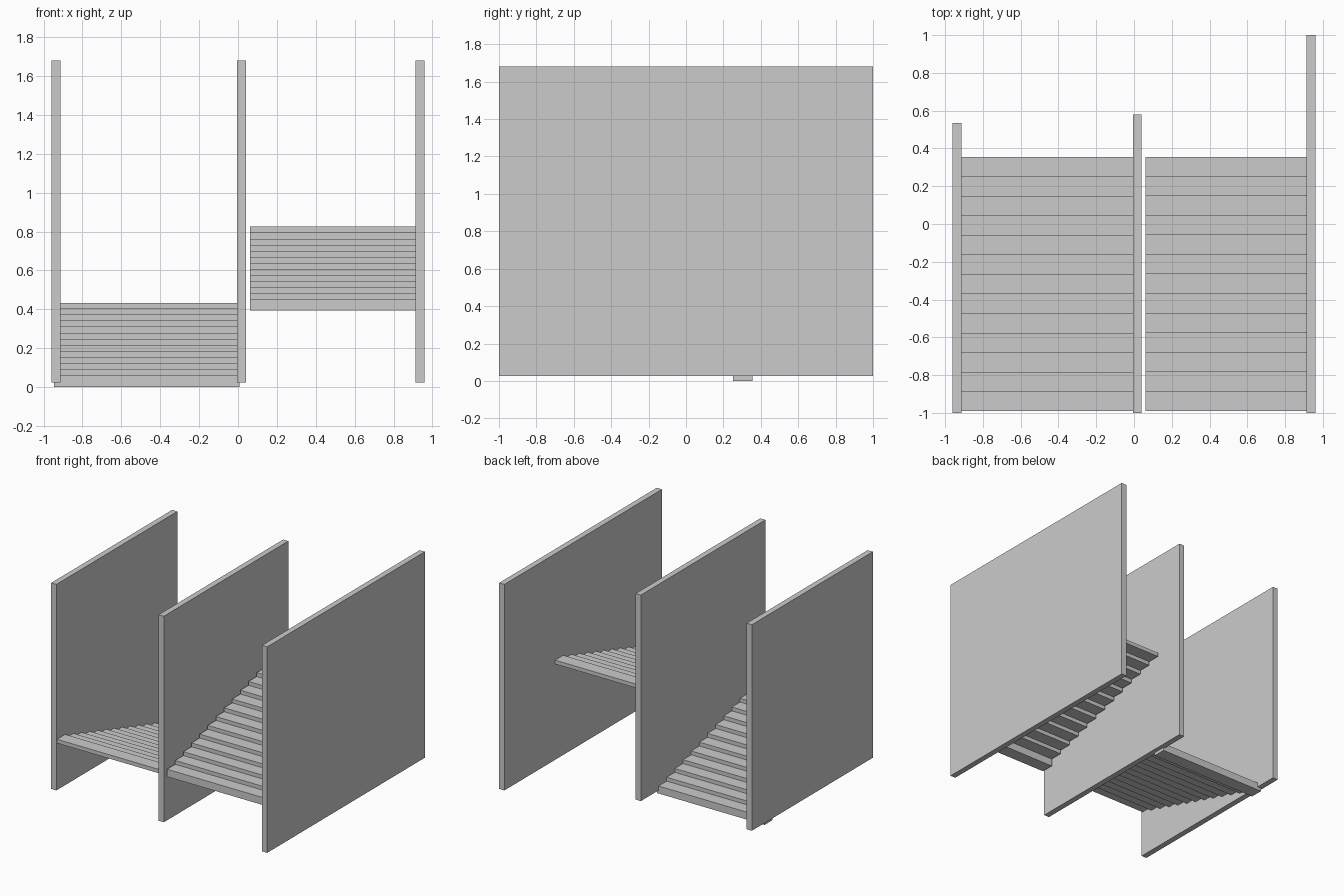
import bpy, bmesh
from mathutils import Matrix, Vector

if "Cube" in bpy.data.objects:
    bpy.data.objects.remove(bpy.data.objects["Cube"])


def add_box(bm, lo, hi):
    lo, hi = Vector(lo), Vector(hi)
    m = Matrix.Translation((lo + hi) / 2) @ Matrix.Diagonal((hi - lo).to_4d())
    bmesh.ops.create_cube(bm, size=1, matrix=m)


def make_object(name, boxes):
    bm = bmesh.new()
    for lo, hi in boxes:
        add_box(bm, lo, hi)
    me = bpy.data.meshes.new(name)
    bm.to_mesh(me)
    bm.free()
    bpy.context.collection.objects.link(bpy.data.objects.new(name, me))


# Three upright walls, flush at the front, different depths
for name, x0, y1 in (("left_wall", -0.96, 0.535),
                     ("middle_wall", -0.005, 0.58),
                     ("right_wall", 0.914, 1.0)):
    make_object(name, [((x0, -1, 0.025), (x0 + 0.046, y1, 1.68))])

STEPS, RISE = 13, 0.031
FRONT, BACK = -0.99, 0.355
DEPTH = (BACK - FRONT) / STEPS


def flight(name, x0, x1, base, climbs_back):
    """Stepped treads; the lowest one is thicker."""
    boxes = []
    for i in range(STEPS):
        top = base + 0.06 + i * RISE
        bottom = base if i == 0 else top - RISE
        y = FRONT + i * DEPTH if climbs_back else BACK - (i + 1) * DEPTH
        boxes.append(((x0, y, bottom), (x1, y + DEPTH, top)))
    make_object(name, boxes)


# Lower flight climbs to the front, upper flight climbs to the back
flight("lower_stairs", -0.947, 0.008, 0.0, False)
flight("upper_stairs", 0.062, 0.94, 0.393, True)
